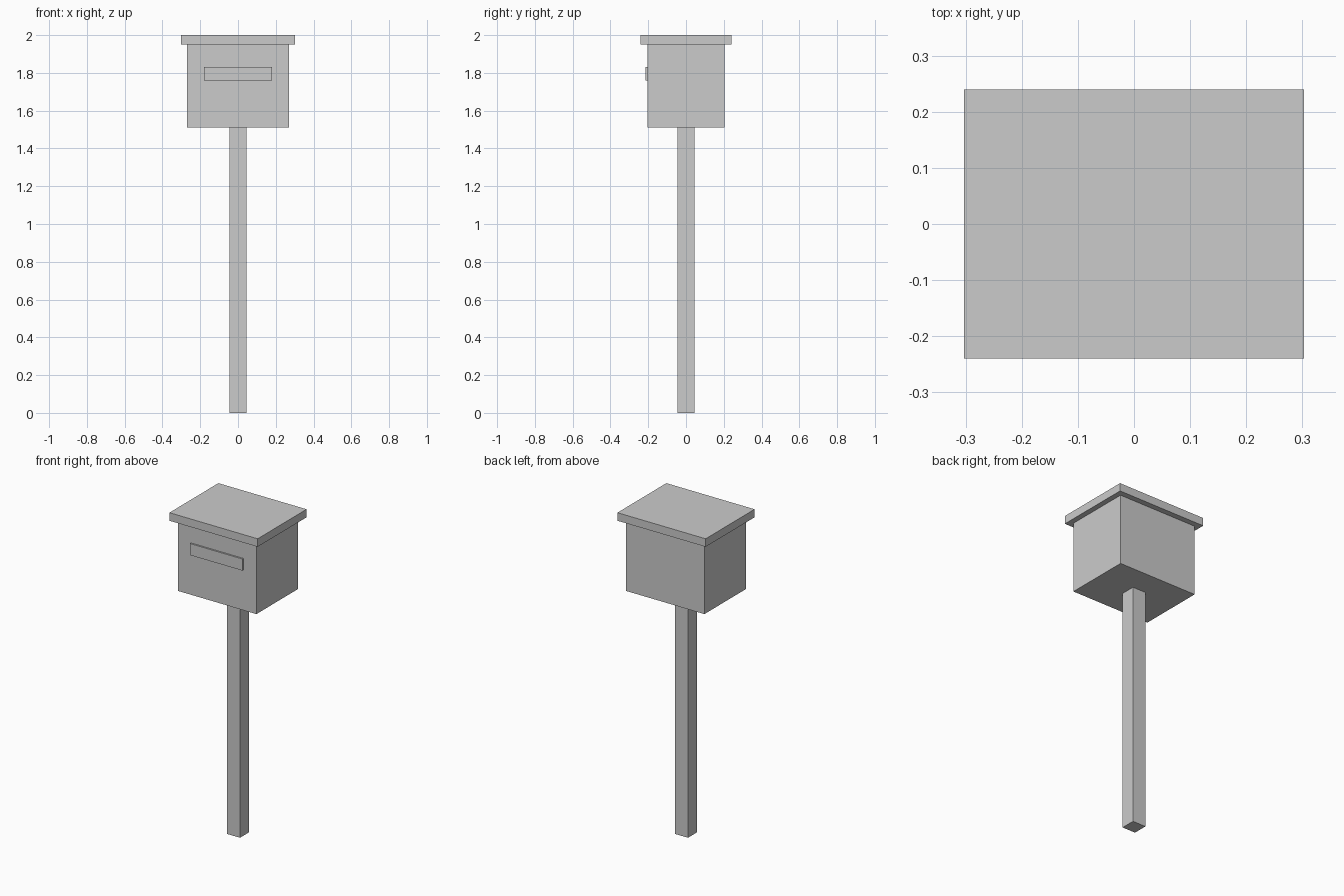
import bpy

if "Cube" in bpy.data.objects:
    bpy.data.objects.remove(bpy.data.objects["Cube"])

grey = bpy.data.materials.new("plain grey")
grey.diffuse_color = (0.6, 0.6, 0.6, 1)
grey.use_nodes = True
grey.node_tree.nodes["Principled BSDF"].inputs["Base Color"].default_value = grey.diffuse_color


def box(name, x, y, z):
    """Box spanning the given (low, high) range on each axis."""
    spans = (x, y, z)
    bpy.ops.mesh.primitive_cube_add(size=1)
    ob = bpy.context.object
    ob.name = name
    for v in ob.data.vertices:
        v.co = [lo if c < 0 else hi for c, (lo, hi) in zip(v.co, spans)]
    ob.data.materials.append(grey)
    return ob


# Square post
box("post", (-0.045, 0.045), (-0.045, 0.045), (0, 1.51))
# Letter box body
box("box_body", (-0.27, 0.27), (-0.205, 0.205), (1.51, 1.95))
# Overhanging flat lid
box("lid", (-0.303, 0.303), (-0.24, 0.24), (1.95, 2.0))
# Raised slot plate on the front
box("slot_plate", (-0.18, 0.18), (-0.215, -0.2), (1.76, 1.832))
